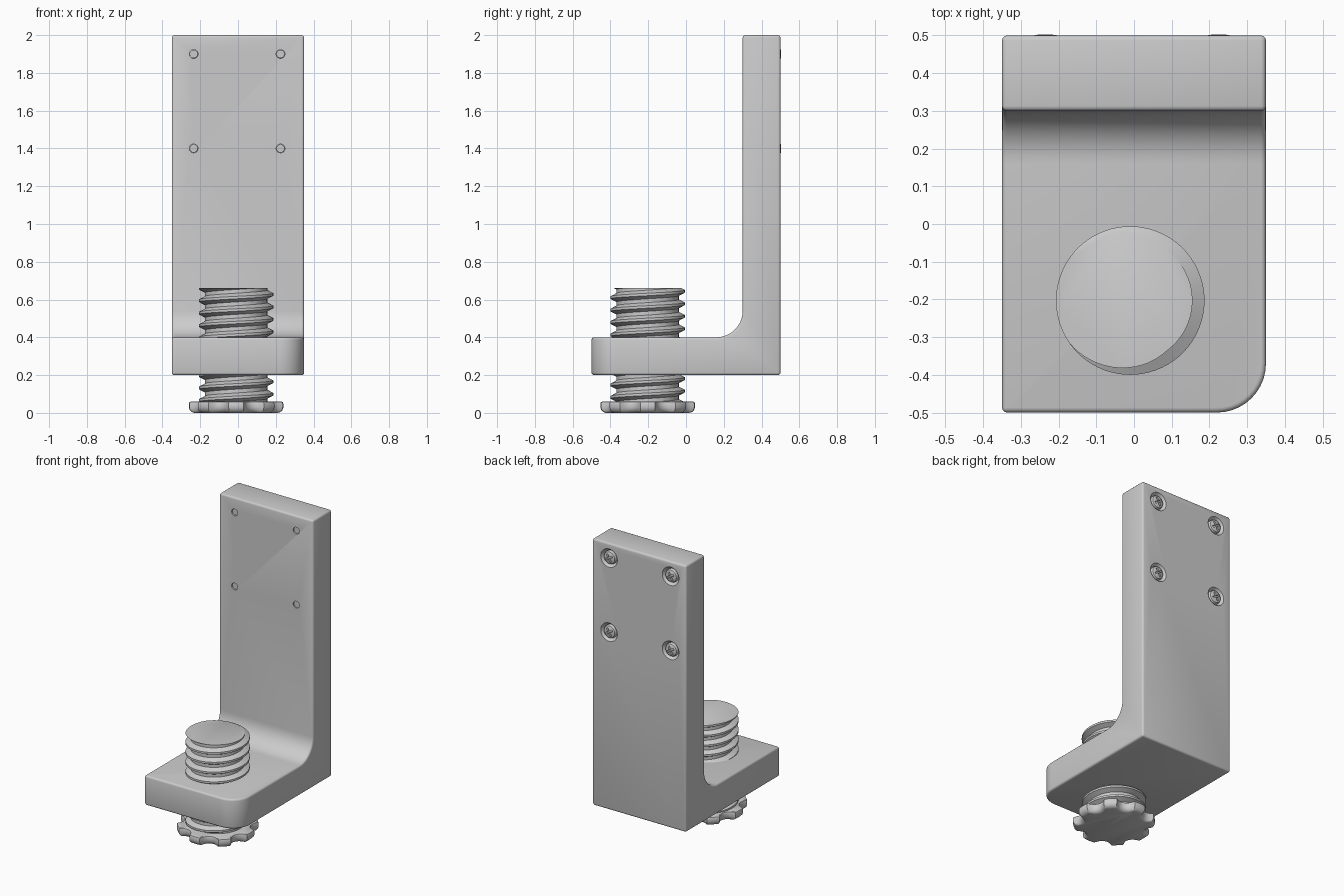
import bpy, bmesh, math
from mathutils import Matrix, Vector

if "Cube" in bpy.data.objects:
    bpy.data.objects.remove(bpy.data.objects["Cube"])

BOLT = Vector((-0.01, -0.203, 0))


def finish(name, bm):
    bmesh.ops.recalc_face_normals(bm, faces=bm.faces)
    me = bpy.data.meshes.new(name)
    bm.to_mesh(me)
    bm.free()
    ob = bpy.data.objects.new(name, me)
    bpy.context.collection.objects.link(ob)
    return ob


def activate(ob):
    bpy.ops.object.select_all(action='DESELECT')
    ob.select_set(True)
    bpy.context.view_layer.objects.active = ob


def smooth(ob, angle=35):
    activate(ob)
    bpy.ops.object.shade_smooth_by_angle(angle=math.radians(angle))


def cut(ob, cutter):
    m = ob.modifiers.new("cut", 'BOOLEAN')
    m.operation, m.solver, m.object = 'DIFFERENCE', 'EXACT', cutter
    activate(ob)
    bpy.ops.object.modifier_apply(modifier=m.name)
    bpy.data.objects.remove(cutter)


def skin(bm, rings):
    # closed loops of points joined by quads, capped at both ends
    loops = [[bm.verts.new(p) for p in ring] for ring in rings]
    for a, b in zip(loops, loops[1:]):
        for i in range(len(a)):
            j = (i + 1) % len(a)
            bm.faces.new((a[i], a[j], b[j], b[i]))
    bm.faces.new(loops[0])
    bm.faces.new(loops[-1])


def lathe_y(name, profile, x, z, n=32):
    # profile of (radius, y) turned about an axis parallel to y
    bm = bmesh.new()
    ang = [2 * math.pi * i / n for i in range(n)]
    skin(bm, [[(x + r * math.cos(a), y, z + r * math.sin(a)) for a in ang] for r, y in profile])
    return finish(name, bm)


# L-shaped bracket
bm = bmesh.new()
outline = [(-0.5, 0.2), (0.5, 0.2), (0.5, 2), (0.3, 2), (0.3, 0.4), (-0.5, 0.4)]
skin(bm, [[(x, y, z) for y, z in outline] for x in (-0.35, 0.35)])


def round_edges(test, radius):
    edges = [e for e in bm.edges if all(test(v.co) for v in e.verts)]
    bmesh.ops.bevel(bm, geom=edges, offset=radius, segments=10, profile=0.5, affect='EDGES')


round_edges(lambda c: abs(c.y - 0.3) < 1e-4 and abs(c.z - 0.4) < 1e-4, 0.14)
for s in (-1, 1):
    round_edges(lambda c: c.y < -0.49 and c.x * s > 0.34, 0.13)
bracket = finish("bracket", bm)
bev = bracket.modifiers.new("edges", 'BEVEL')
bev.width, bev.segments, bev.limit_method = 0.015, 3, 'ANGLE'
bev.angle_limit = math.radians(40)
activate(bracket)
bpy.ops.object.modifier_apply(modifier=bev.name)

# countersunk holes and cross-head screws
for sx in (-1, 1):
    for z in (1.4, 1.9):
        x = -0.005 + 0.23 * sx
        cut(bracket, lathe_y("hole_cutter", [(0.023, 0.25), (0.023, 0.45), (0.046, 0.472),
                                             (0.062, 0.5), (0.062, 0.55)], x, z))
        screw = lathe_y("screw", [(0.0215, 0.308), (0.0215, 0.452), (0.044, 0.474), (0.045, 0.486),
                                  (0.04, 0.496), (0.028, 0.501), (0.012, 0.503)], x, z)
        for turn in (30, 120):
            slot = bmesh.new()
            bmesh.ops.create_cube(slot, size=1, matrix=Matrix.Translation((x, 0.5, z))
                                  @ Matrix.Rotation(math.radians(turn), 4, 'Y')
                                  @ Matrix.Diagonal((0.056, 0.03, 0.012, 1)))
            cut(screw, finish("slot_cutter", slot))
        smooth(screw)
smooth(bracket)

# threaded rod: a radius profile wound along a helix and trimmed flat at both ends
PITCH, Z0, Z1, N = 0.066, 0.04, 0.66, 72
STEPS = [(0.0, 0.197), (0.2, 0.197), (0.45, 0.165), (0.75, 0.165), (1.0, 0.197)]


def thread_radius(z, a):
    f = ((z - Z1) / PITCH - a / (2 * math.pi) + 0.6) % 1.0
    for (f0, r0), (f1, r1) in zip(STEPS, STEPS[1:]):
        if f <= f1:
            return r0 + (r1 - r0) * (f - f0) / (f1 - f0)


bm = bmesh.new()
columns = []
for i in range(N + 1):
    a = 2 * math.pi * i / N
    col = []
    for k in range(-13, 4):
        for f, r in STEPS[:-1]:
            z = Z1 + PITCH * (k + f + a / (2 * math.pi) - 0.6)
            if not Z0 <= z <= Z1:
                z = min(max(z, Z0), Z1)
                r = thread_radius(z, a)
            col.append(bm.verts.new(BOLT + Vector((r * math.cos(a), r * math.sin(a), z))))
    columns.append(col)
for a, b in zip(columns, columns[1:]):
    for j in range(len(a) - 1):
        bm.faces.new((a[j], b[j], b[j + 1], a[j + 1]))
bmesh.ops.remove_doubles(bm, verts=bm.verts, dist=1e-5)
bmesh.ops.holes_fill(bm, edges=[e for e in bm.edges if e.is_boundary], sides=0)
smooth(finish("threaded_rod", bm), 30)

# scalloped foot knob
LOBES, PER = 8, 20


def knob_radius(a):
    step = 2 * math.pi / LOBES
    phi = (a + step / 2) % step - step / 2
    c, s = 0.268, 0.06
    d = s * s - (c * math.sin(phi)) ** 2
    return min(0.25, c * math.cos(phi) - math.sqrt(d)) if d > 0 else 0.25


bm = bmesh.new()
rings = []
for inset, z in [(0.03, 0), (0.016, 0.004), (0.005, 0.014), (0, 0.028), (0, 0.05), (0.003, 0.057), (0.01, 0.06)]:
    ring = []
    for i in range(LOBES * PER):
        a = 2 * math.pi * i / (LOBES * PER)
        r = knob_radius(a + math.pi / 8) - inset
        ring.append(BOLT + Vector((r * math.cos(a), r * math.sin(a), z)))
    rings.append(ring)
skin(bm, rings)
smooth(finish("foot_knob", bm), 35)
